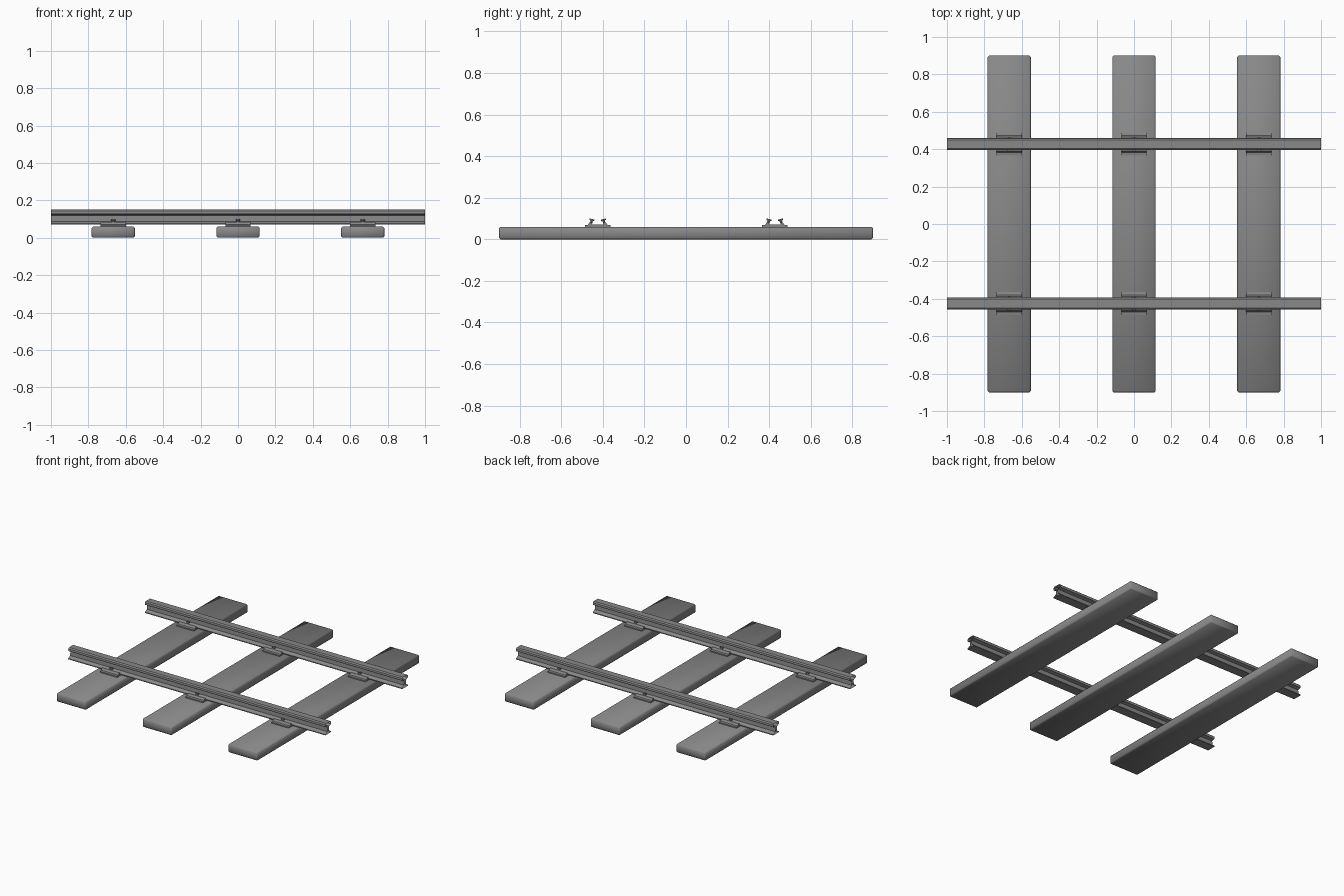
import bpy
import bmesh
from mathutils import Matrix

cube = bpy.data.objects.get("Cube")
if cube:
    bpy.data.objects.remove(cube)

grey = bpy.data.materials.new("plain_grey")
grey.use_nodes = True
colour = (0.25, 0.25, 0.25, 1)
grey.diffuse_color = colour
grey.node_tree.nodes["Principled BSDF"].inputs["Base Color"].default_value = colour


def finish(name, bm, smooth=False):
    mesh = bpy.data.meshes.new(name)
    bmesh.ops.recalc_face_normals(bm, faces=bm.faces)
    bm.to_mesh(mesh)
    bm.free()
    mesh.materials.append(grey)
    for poly in mesh.polygons:
        poly.use_smooth = smooth
    obj = bpy.data.objects.new(name, mesh)
    bpy.context.collection.objects.link(obj)
    return obj


def extrude_profile(name, half, x0, x1, y, capped):
    """Mirror a half profile of (y, z) points and sweep it along x."""
    points = half + [(-a, z) for a, z in reversed(half)]
    bm = bmesh.new()
    ends = [[bm.verts.new((x, y + a, z)) for a, z in points] for x in (x0, x1)]
    n = len(points)
    for i in range(n):
        j = (i + 1) % n
        bm.faces.new((ends[0][i], ends[0][j], ends[1][j], ends[1][i]))
    if capped:
        for loop in ends:
            bm.faces.new(loop)
    return finish(name, bm)


def sleeper(x):
    bm = bmesh.new()
    bmesh.ops.create_cube(bm, size=1, matrix=Matrix.Translation((x, 0, 0.03))
                          @ Matrix.Diagonal((0.23, 1.8, 0.06, 1)))
    bmesh.ops.bevel(bm, geom=bm.edges[:], offset=0.007, segments=1, affect='EDGES')
    finish("sleeper", bm, True)


def bolt(x, y, side):
    # Shank and wider head, leaning away from the rail web
    bm = bmesh.new()
    place = (Matrix.Translation((x, y + side * 0.032, 0.077))
             @ Matrix.Rotation(side * 0.25, 4, 'X'))
    for radius, low, high in ((0.006, 0, 0.015), (0.012, 0.013, 0.021)):
        bmesh.ops.create_cone(bm, cap_ends=True, segments=8, radius1=radius,
                              radius2=radius, depth=high - low,
                              matrix=place @ Matrix.Translation((0, 0, (low + high) / 2)))
    finish("bolt", bm)


# Half profiles, from the bottom upward
RAIL = [(0.032, 0.07), (0.032, 0.076), (0.01, 0.088), (0.008, 0.12),
        (0.03, 0.127), (0.032, 0.132), (0.031, 0.143), (0.023, 0.15)]
PLATE = [(0.061, 0.058), (0.061, 0.068), (0.046, 0.07), (0.037, 0.084),
         (0.029, 0.084), (0.029, 0.07)]

SPACING = 0.667
sleeper_xs = [i * SPACING for i in (-1, 0, 1)]

for x in sleeper_xs:
    sleeper(x)

for y in (-0.425, 0.427):
    # Rails are open at both ends
    extrude_profile("rail", RAIL, -1, 1, y, False)
    for x in sleeper_xs:
        extrude_profile("rail_plate", PLATE, x - 0.067, x + 0.067, y, True)
        for side in (-1, 1):
            bolt(x, y, side)
